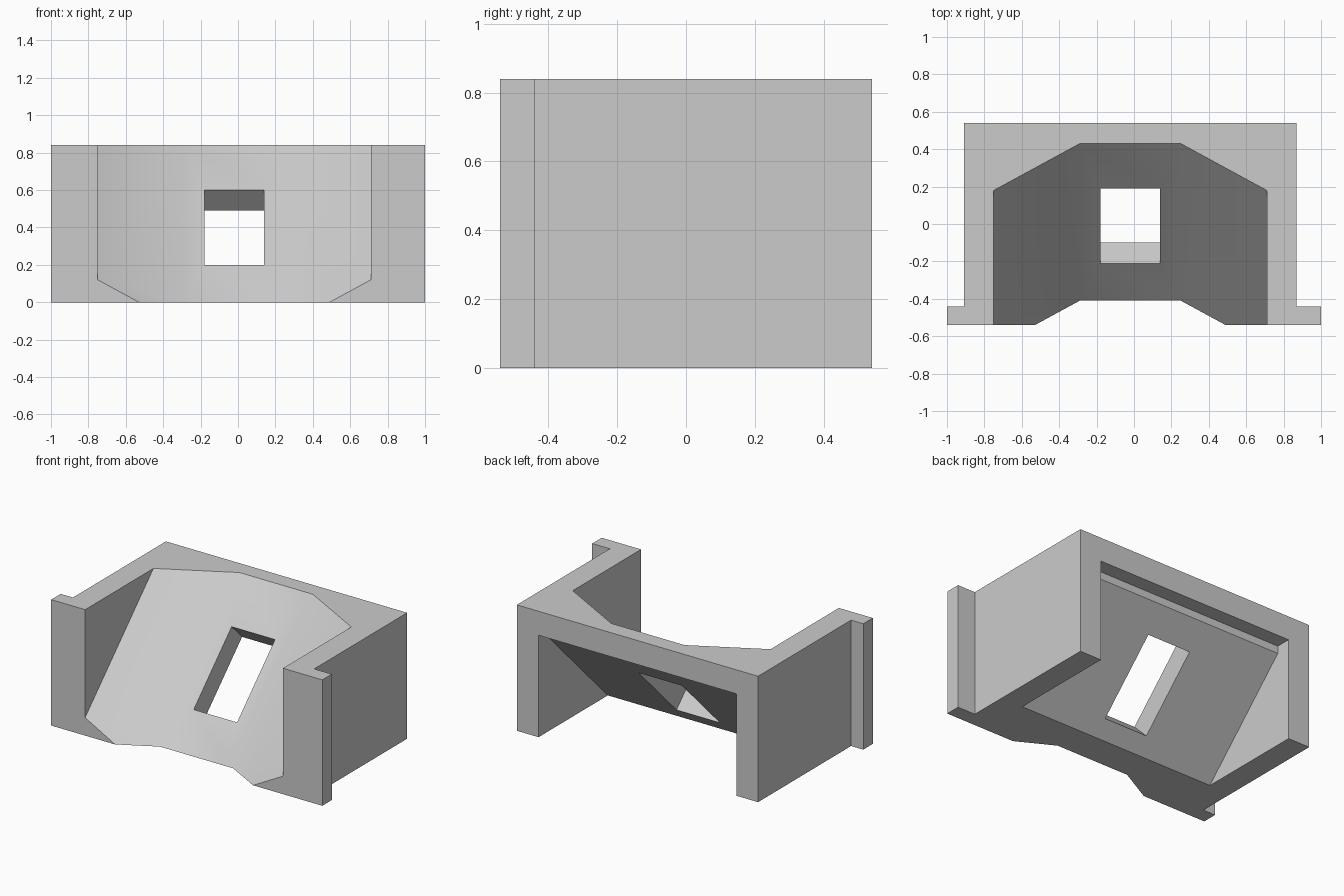
import bpy
import bmesh
import math
from mathutils import Vector

cube = bpy.data.objects.get("Cube")
if cube:
    bpy.data.objects.remove(cube, do_unlink=True)

grey = bpy.data.materials.new("light grey")
grey.use_nodes = True
colour = (0.6, 0.6, 0.6, 1)
grey.diffuse_color = colour
grey.node_tree.nodes["Principled BSDF"].inputs["Base Color"].default_value = colour


def prism(name, points, sweep):
    """Closed solid made by sweeping a polygon along a vector."""
    bm = bmesh.new()
    base = bm.faces.new([bm.verts.new(p) for p in points])
    top = bmesh.ops.extrude_face_region(bm, geom=[base], use_keep_orig=True)
    verts = [g for g in top["geom"] if isinstance(g, bmesh.types.BMVert)]
    bmesh.ops.translate(bm, verts=verts, vec=Vector(sweep))
    bmesh.ops.recalc_face_normals(bm, faces=bm.faces)
    mesh = bpy.data.meshes.new(name)
    bm.to_mesh(mesh)
    bm.free()
    mesh.materials.append(grey)
    obj = bpy.data.objects.new(name, mesh)
    bpy.context.collection.objects.link(obj)
    return obj


def carve(target, cutter):
    """Subtract the cutter and discard it."""
    cutter.hide_render = True
    mod = target.modifiers.new(cutter.name, "BOOLEAN")
    mod.operation = "DIFFERENCE"
    mod.solver = "EXACT"
    mod.object = cutter
    bpy.context.view_layer.objects.active = target
    bpy.ops.object.modifier_apply(modifier=mod.name)
    bpy.data.objects.remove(cutter, do_unlink=True)


LEFT, RIGHT = -0.75, 0.71      # inner faces of the side walls
FRONT, BACK, HEIGHT = -0.54, 0.54, 0.84
FLANGE = -0.44                 # rear face of the front flanges

# Block with two flanges at the front
footprint = [(-1, FRONT), (1, FRONT), (1, FLANGE), (0.87, FLANGE),
             (0.87, BACK), (-0.91, BACK), (-0.91, FLANGE), (-1, FLANGE)]
housing = prism("chute_housing", [(x, y, 0) for x, y in footprint], (0, 0, HEIGHT))

# Sloping faceted chute, open at the front and top
chute = [(LEFT, -2), (RIGHT, -2), (RIGHT, -0.66), (0.25, -0.41),
         (-0.29, -0.41), (LEFT, -0.66)]
low, rise = -0.1, 1.1
carve(housing, prism("chute_cutter",
                     [(x, y + low, low) for x, y in chute], (0, rise, rise)))

# Hollow behind the slope, open at the back and bottom
hollow = [(-0.29, -0.1), (0.44, 0.63), (0.44, 0.68), (0.7, 0.68), (0.7, -0.1)]
carve(housing, prism("hollow_cutter",
                     [(LEFT, y, z) for y, z in hollow], (RIGHT - LEFT, 0, 0)))

# Window cut square through the slope
reach = 0.3
window = [(-0.21 - reach, 0.2 + reach), (0.19 - reach, 0.6 + reach),
          (0.19 + reach, 0.6 - reach), (-0.21 + reach, 0.2 - reach)]
carve(housing, prism("window_cutter",
                     [(-0.18, y, z) for y, z in window], (0.32, 0, 0)))

# Blend the chute facets while keeping the corners sharp
bpy.ops.object.select_all(action="DESELECT")
housing.select_set(True)
bpy.context.view_layer.objects.active = housing
bpy.ops.object.shade_smooth_by_angle(angle=math.radians(30))
